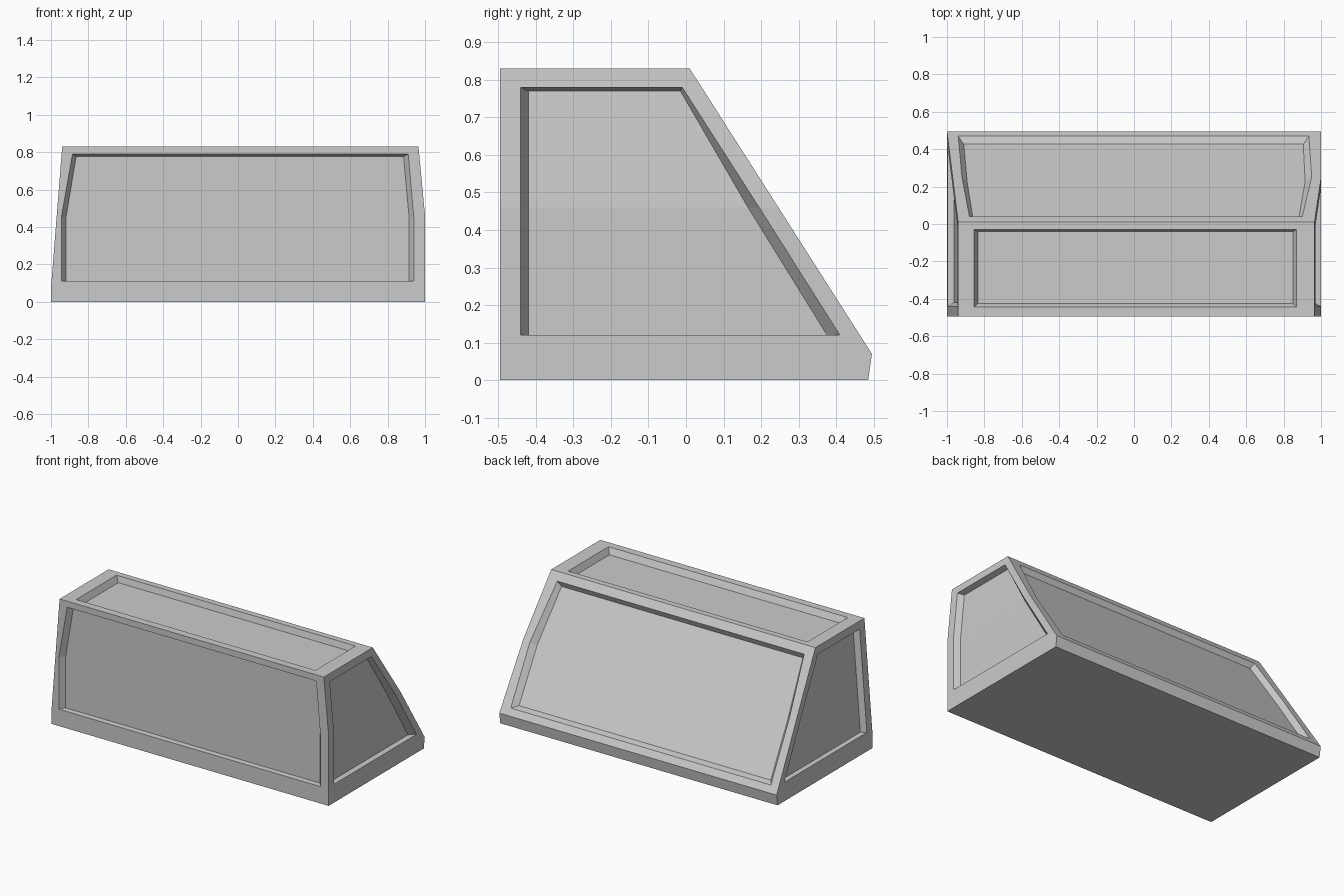
import bpy, bmesh
from mathutils import Vector

if "Cube" in bpy.data.objects:
    bpy.data.objects.remove(bpy.data.objects["Cube"])

Z0, ZM, ZT = 0.07, 0.46, 0.83          # base rim, kink height, top
FRONT = -0.495

def xr(z):                             # right wall: upright, then leaning in
    return 1.0 if z <= ZM else 1.0 - 0.035 * (z - ZM) / (ZT - ZM)

def xl(z):                             # left wall: one steady lean
    return -1.0 + 0.06 * max(0, z - Z0) / (ZT - Z0)

def yb(z):                             # sloping back
    return 0.01 + (ZT - z) * 0.485 / (ZT - Z0)

bm = bmesh.new()

def face(pts):
    bm.faces.new([bm.verts.new(p) for p in pts])

def panel(outer, rim, floor):
    """Frame, recess walls and recessed floor. Points go up one side, down the other."""
    n = len(outer)
    for a, b in ((outer, rim), (rim, floor)):
        for i in range(n):
            j = (i + 1) % n
            face([a[i], a[j], b[j], b[i]])
    for i in range(n // 2 - 1):
        face([floor[i], floor[i + 1], floor[n - 2 - i], floor[n - 1 - i]])

LEV = (Z0, ZM, ZT)

def ring(fn_a, fn_b, levels):
    return [fn_a(z) for z in levels] + [fn_b(z) for z in reversed(levels)]

# Front panel
panel(ring(lambda z: (xl(z), FRONT, z), lambda z: (xr(z), FRONT, z), LEV),
      [(x, FRONT, z) for x, z in ((-.945, .11), (-.945, .45), (-.885, .79),
                                  (.91, .79), (.94, .45), (.94, .11))],
      [(x, FRONT + .035, z) for x, z in ((-.92, .112), (-.92, .45), (-.865, .777),
                                         (.885, .777), (.915, .45), (.915, .112))])

# Sloping back panel
inward = Vector((0, -.843, -.538)) * .032
panel(ring(lambda z: (xl(z), yb(z), z), lambda z: (xr(z), yb(z), z), LEV),
      [(x, yb(z), z) for x, z in ((-.94, .11), (-.92, .45), (-.88, .783),
                                  (.90, .783), (.95, .45), (.935, .11))],
      [Vector((x, yb(z), z)) + inward for x, z in ((-.91, .135), (-.892, .45), (-.86, .765),
                                                   (.88, .765), (.915, .45), (.905, .135))])

# Side panels
for wall, inset in ((xr, -.037), (xl, .033)):
    panel(ring(lambda z: (wall(z), FRONT, z), lambda z: (wall(z), yb(z), z), LEV),
          [(wall(z), y, z) for y, z in ((-.44, .12), (-.44, ZM), (-.44, .78),
                                        (-.01, .78), (.195, ZM), (.41, .12))],
          [(wall(z) + inset, y, z) for y, z in ((-.42, .121), (-.42, ZM), (-.42, .77),
                                                (-.015, .77), (.165, ZM), (.375, .121))])

# Top panel
def rect(x0, x1, y0, y1, z):
    return [(x0, y0, z), (x0, y1, z), (x1, y1, z), (x1, y0, z)]

panel(rect(xl(ZT), xr(ZT), FRONT, yb(ZT), ZT),
      rect(-.855, .87, -.445, -.03, ZT),
      rect(-.835, .85, -.425, -.04, ZT - .04))

# Base band and underside
low = rect(-1, 1, FRONT, .485, 0)
high = rect(-1, 1, FRONT, yb(Z0), Z0)
for i in range(4):
    j = (i + 1) % 4
    face([low[i], low[j], high[j], high[i]])
face(low)

bmesh.ops.remove_doubles(bm, verts=bm.verts, dist=0.0005)
bmesh.ops.recalc_face_normals(bm, faces=bm.faces)
mesh = bpy.data.meshes.new("panelled_housing")
bm.to_mesh(mesh)
bm.free()

grey = bpy.data.materials.new("light_grey")
grey.diffuse_color = (0.6, 0.6, 0.6, 1)
grey.use_nodes = True
grey.node_tree.nodes["Principled BSDF"].inputs["Base Color"].default_value = grey.diffuse_color
mesh.materials.append(grey)
bpy.context.collection.objects.link(bpy.data.objects.new("panelled_housing", mesh))
